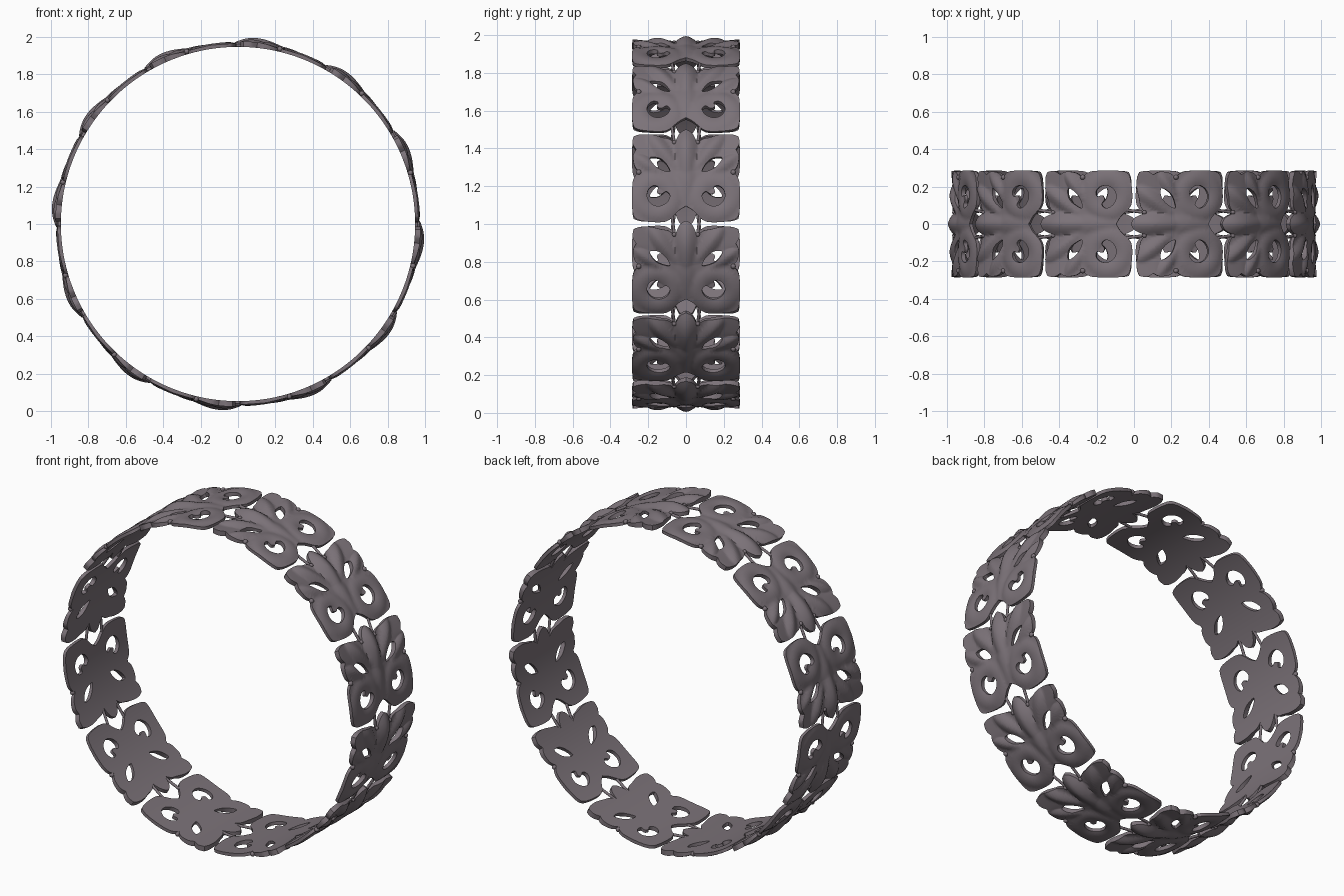
import bpy, bmesh, math
from mathutils import Vector, Matrix

if "Cube" in bpy.data.objects:
    bpy.data.objects.remove(bpy.data.objects["Cube"])

R_IN, R_OUT, R_MID = 0.947, 0.965, 0.96
SEG = math.radians(30)

metal = bpy.data.materials.new("dark_warm_grey_metal")
metal.diffuse_color = (0.2, 0.17, 0.19, 1)
metal.use_nodes = True
metal.node_tree.nodes["Principled BSDF"].inputs["Base Color"].default_value = metal.diffuse_color


def spline(pts, closed=False, n=4):
    """Catmull-Rom through the points."""
    out, m = [], len(pts)
    for i in range(m if closed else m - 1):
        if closed:
            a, b, c, d = (Vector(pts[(i + k) % m]) for k in (-1, 0, 1, 2))
        else:
            a, b, c, d = (Vector(pts[min(max(i + k, 0), m - 1)]) for k in (-1, 0, 1, 2))
        for j in range(n):
            t = j / n
            out.append(0.5 * (2 * b + (c - a) * t + (2 * a - 5 * b + 4 * c - d) * t ** 2
                              + (3 * b - a - 3 * c + d) * t ** 3))
    return out


# half outline of one plate, (across, along), as spans between sharp corners
spans = [
    [(0, .52), (.027, .505), (.046, .475), (.058, .44)],
    [(.058, .44), (.09, .466), (.13, .475), (.19, .488), (.245, .487), (.278, .474)],
    [(.278, .474), (.283, .435), (.264, .4)],
    [(.264, .4), (.28, .365), (.272, .31), (.242, .277)],
    [(.242, .277), (.265, .262), (.282, .225), (.286, .14), (.282, .06), (.262, .026),
     (.2, .012), (.125, .01), (.085, .025), (.04, .07), (0, .095)],
]
half = [p for s in spans for p in spline(s)] + [Vector((0, .095))]
outline = half + [Vector((-p.x, p.y)) for p in reversed(half[1:-1])]
# leaf-shaped and curled openings
leaf_hole = spline([(.085, .282), (.125, .287), (.165, .31), (.192, .355), (.15, .358), (.11, .33)], True)
curl_hole = spline([(.085, .15), (.1, .115), (.14, .095), (.18, .105), (.205, .14), (.2, .18),
                    (.175, .202), (.148, .197), (.153, .17), (.132, .158), (.105, .172)], True)
loops = [outline]
for hole in (leaf_hole, curl_hole):
    loops += [hole, [Vector((-p.x, p.y)) for p in hole]]


def leaf(u, v, p0, p1, w, h):
    """Height of a pointed leaf bulge running from p0 to p1."""
    a, ax = Vector(p0), Vector(p1) - Vector(p0)
    q = Vector((u, v)) - a
    t = q.dot(ax) / ax.length_squared
    if not 0 < t < 1:
        return 0
    s = math.sin(math.pi * t ** 1.5)
    d = abs(q.x * ax.y - q.y * ax.x) / ax.length / (w * s ** 0.6 + 1e-4)
    return h * s * max(0, 1 - d ** 1.6)


def relief(u, v):
    u = abs(u)
    d = math.hypot(u - .155, v - .145)
    ring = .009 * max(0, 1 - ((d - .09) / .045) ** 2)
    edge = .012 * max(0, min(1, (u - .15) / .12)) * max(0, min(1, (v - .29) / .1))
    return max(leaf(u, v, (0, .18), (0, .535), .062, .034),
               leaf(u, v, (.03, .27), (.21, .51), .05, .024),
               leaf(u, v, (.09, .24), (.3, .39), .04, .02),
               leaf(u, v, (0, .06), (0, .36), .05, .013), ring, edge)


def bend(u, v, r):
    a = v / R_MID
    return (r * math.cos(a), u, r * math.sin(a))


# flat pierced sheet, cut into a grid so it can bend
bm = bmesh.new()
for lp in loops:
    vs = [bm.verts.new((p.x, p.y, 0)) for p in lp]
    for i in range(len(vs)):
        bm.edges.new((vs[i], vs[(i + 1) % len(vs)]))
bmesh.ops.triangle_fill(bm, use_beauty=True, use_dissolve=False, edges=bm.edges[:], normal=(0, 0, 1))
STEP = 0.0145
cuts = [((i * STEP, 0, 0), (1, 0, 0)) for i in range(-19, 20)]
cuts += [((0, i * STEP, 0), (0, 1, 0)) for i in range(1, 36)]
for co, no in cuts:
    bmesh.ops.bisect_plane(bm, geom=bm.verts[:] + bm.edges[:] + bm.faces[:], dist=1e-5,
                           plane_co=co, plane_no=no)
bm.verts.index_update()
flat = [(v.co.x, v.co.y) for v in bm.verts]
n = len(flat)
faces = [[v.index for v in f.verts] for f in bm.faces]
rim = [(e.verts[0].index, e.verts[1].index) for e in bm.edges if len(e.link_faces) == 1]
bm.free()

# curved plate with plain inside and raised leaf relief outside
verts = [bend(u, v, R_IN) for u, v in flat] + [bend(u, v, R_OUT + relief(u, v)) for u, v in flat]
allf = [f[::-1] for f in faces] + [[i + n for i in f] for f in faces]
allf += [(a, b, b + n, a + n) for a, b in rim]
plate = bpy.data.meshes.new("leaf_plate")
plate.from_pydata(verts, [], allf)

# beads in the side notches and pins linking to the next plate
small = bmesh.new()
for s in (-1, 1):
    for u, v, r in ((.25, .277, .014), (.062, .447, .012)):
        bmesh.ops.create_uvsphere(small, u_segments=12, v_segments=8, radius=r,
                                  matrix=Matrix.Translation(bend(s * u, v, .962)))
    a, b = Vector(bend(s * .06, .44, .956)), Vector(bend(s * .075, .545, .956))
    rot = (b - a).to_track_quat('Z', 'Y').to_matrix().to_4x4()
    bmesh.ops.create_cone(small, cap_ends=True, segments=10, radius1=.008, radius2=.008,
                          depth=(b - a).length, matrix=Matrix.Translation((a + b) / 2) @ rot)
links = bpy.data.meshes.new("links")
small.to_mesh(links)
small.free()

for me in (plate, links):
    b = bmesh.new()
    b.from_mesh(me)
    bmesh.ops.recalc_face_normals(b, faces=b.faces[:])
    b.to_mesh(me)
    b.free()
    me.materials.append(metal)
    for p in me.polygons:
        p.use_smooth = True
    me.set_sharp_from_angle(angle=math.radians(40))

# twelve plates around the band
for k in range(12):
    for name, me in (("leaf_plate", plate), ("plate_links", links)):
        ob = bpy.data.objects.new(f"{name}_{k + 1}", me)
        ob.location = (0, 0, 1)
        ob.rotation_euler = (0, -k * SEG, 0)
        bpy.context.collection.objects.link(ob)
